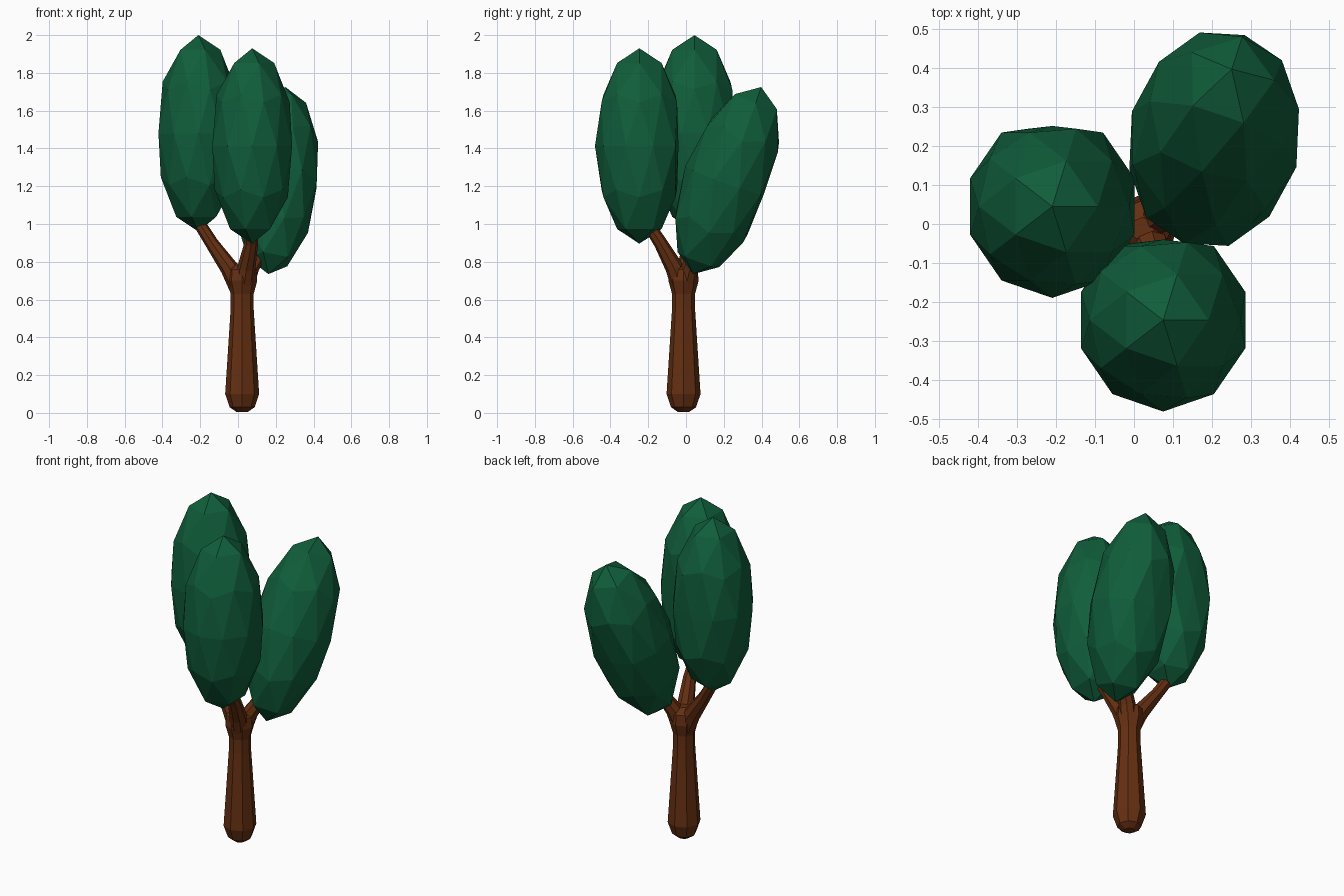
import bpy, bmesh, math
from mathutils import Vector

if "Cube" in bpy.data.objects:
    bpy.data.objects.remove(bpy.data.objects["Cube"])


def material(name, rgb):
    m = bpy.data.materials.new(name)
    m.diffuse_color = (*rgb, 1)
    m.use_nodes = True
    m.node_tree.nodes["Principled BSDF"].inputs["Base Color"].default_value = m.diffuse_color
    return m


green = material("leaf green", (0.005, 0.11, 0.043))
brown = material("bark brown", (0.13, 0.029, 0.006))


def add_object(name, bm, mat):
    bmesh.ops.recalc_face_normals(bm, faces=bm.faces)
    me = bpy.data.meshes.new(name)
    bm.to_mesh(me)
    bm.free()
    me.materials.append(mat)
    ob = bpy.data.objects.new(name, me)
    bpy.context.collection.objects.link(ob)
    return ob


def tube(bm, path, sides=8):
    """Loft rings of the given radius along a path of (x, y, z, r)."""
    pts = [Vector(p[:3]) for p in path]
    rings = []
    for i, p in enumerate(pts):
        d = pts[min(i + 1, len(pts) - 1)] - pts[max(i - 1, 0)]
        q = Vector((0, 0, 1)).rotation_difference(d)
        ring = []
        for k in range(sides):
            a = 2 * math.pi * k / sides
            off = q @ Vector((math.cos(a), math.sin(a), 0))
            ring.append(bm.verts.new(p + off * path[i][3]))
        rings.append(ring)
    for a, b in zip(rings, rings[1:]):
        for k in range(sides):
            n = (k + 1) % sides
            bm.faces.new((a[k], a[n], b[n], b[k]))
    bm.faces.new(rings[0][::-1])
    bm.faces.new(rings[-1])


# Trunk: flared foot, narrow waist, swelling at the fork
cx, cy = 0.022, -0.013
bm = bmesh.new()
tube(bm, [(cx, cy, z, r) for z, r in
          [(0.005, 0.03), (0.03, 0.066), (0.1, 0.09), (0.3, 0.077),
           (0.55, 0.061), (0.63, 0.061), (0.7, 0.08), (0.76, 0.074), (0.79, 0.03)]])
add_object("trunk", bm, brown)

# Three branches leaving the fork
root = (cx, cy, 0.62, 0.05)
branches = {
    "left_branch": [(-0.045, 0.0, 0.765, 0.048), (-0.14, 0.02, 0.9, 0.035), (-0.215, 0.04, 1.02, 0.032)],
    "front_branch": [(0.045, -0.062, 0.77, 0.048), (0.07, -0.135, 0.9, 0.036), (0.075, -0.2, 1.0, 0.032)],
    "back_branch": [(0.065, 0.02, 0.765, 0.046), (0.125, 0.06, 0.87, 0.036), (0.17, 0.1, 0.96, 0.032)],
}
for name, path in branches.items():
    bm = bmesh.new()
    tube(bm, [root] + path)
    add_object(name, bm, brown)


# Foliage: long faceted ellipsoids, slightly flattened on the back
def crown(name, centre, axis):
    bm = bmesh.new()
    bmesh.ops.create_icosphere(bm, subdivisions=2, radius=1)
    axis = Vector(axis)
    q = Vector((0, 0, 1)).rotation_difference(axis)
    for v in bm.verts:
        x, y, z = v.co
        v.co = q @ Vector((x * 0.222, min(y * 0.235, 0.207), z * axis.length)) + Vector(centre)
    add_object(name, bm, green)


crown("left_crown", (-0.21, 0.045, 1.48), (0, 0, 0.52))
crown("front_crown", (0.075, -0.247, 1.413), (0, 0, 0.517))
crown("back_crown", (0.206, 0.218, 1.23), (0.045, 0.18, 0.495))
